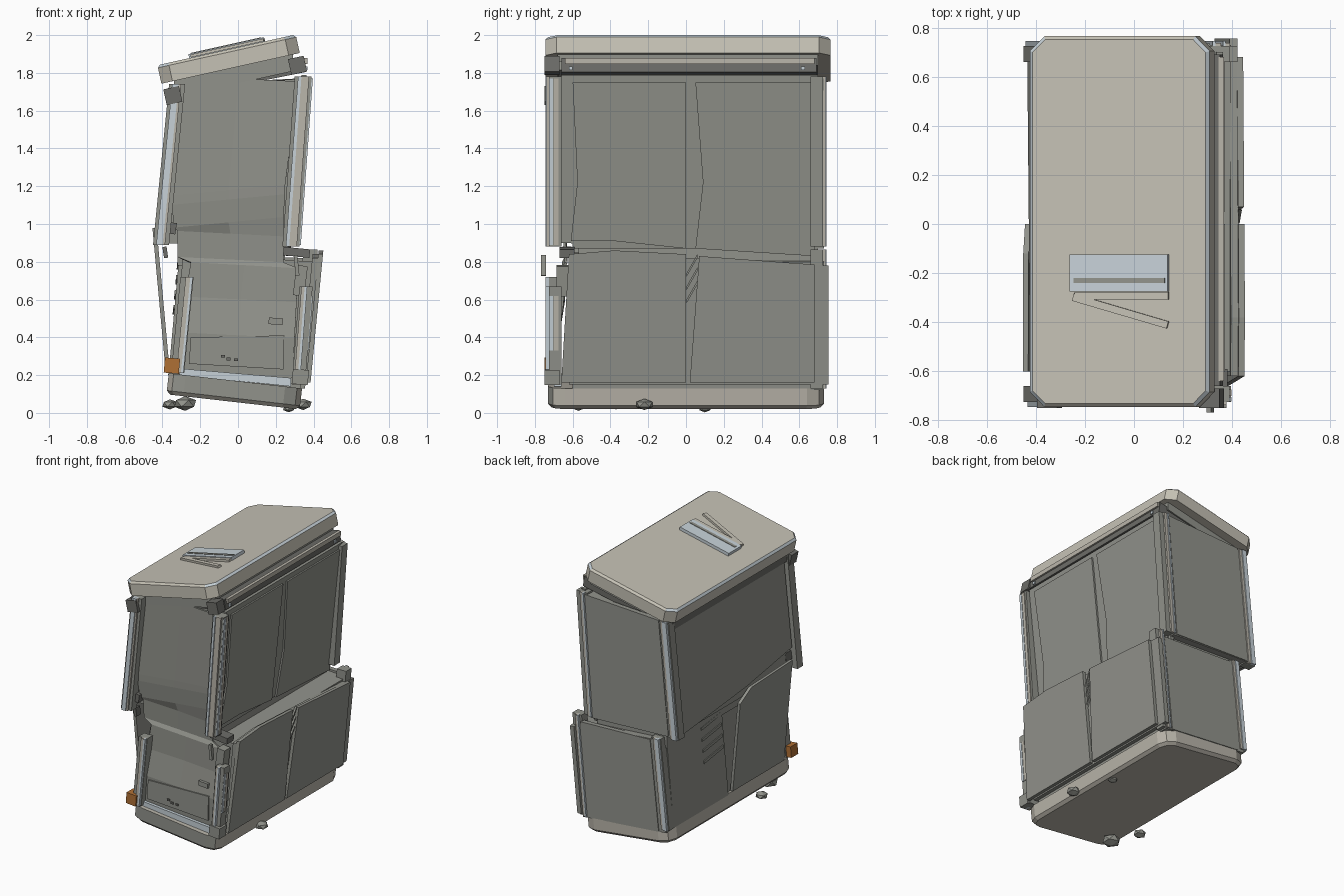
import bpy, bmesh, math
from mathutils import Matrix

if "Cube" in bpy.data.objects:
    bpy.data.objects.remove(bpy.data.objects["Cube"])


def material(name, rgb):
    m = bpy.data.materials.new(name)
    m.diffuse_color = (*rgb, 1)
    m.use_nodes = True
    m.node_tree.nodes["Principled BSDF"].inputs["Base Color"].default_value = m.diffuse_color
    return m


GREY = material("grey_steel", (0.285, 0.29, 0.26))
DARK = material("dark_steel", (0.15, 0.15, 0.138))
BEIGE = material("beige_paint", (0.56, 0.535, 0.46))
WORN = material("worn_paint", (0.49, 0.465, 0.405))
METAL = material("pale_metal", (0.57, 0.64, 0.685))
ORANGE = material("orange_lamp", (0.43, 0.16, 0.035))


def finish(bm, name, *mats):
    bmesh.ops.recalc_face_normals(bm, faces=bm.faces)
    me = bpy.data.meshes.new(name)
    bm.to_mesh(me)
    bm.free()
    for m in mats:
        me.materials.append(m)
    ob = bpy.data.objects.new(name, me)
    bpy.context.collection.objects.link(ob)
    return ob


def loft(name, ring_a, ring_b, mat):
    """Closed solid between two matching rings."""
    bm = bmesh.new()
    a = [bm.verts.new(p) for p in ring_a]
    b = [bm.verts.new(p) for p in ring_b]
    bm.faces.new(a)
    bm.faces.new(b)
    for i in range(len(a)):
        j = (i + 1) % len(a)
        bm.faces.new((a[i], a[j], b[j], b[i]))
    return finish(bm, name, mat)


def prism(name, xz, y0, y1, mat):
    return loft(name, [(x, y0, z) for x, z in xz], [(x, y1, z) for x, z in xz], mat)


def side_panel(name, yz, x_at, thick, mat):
    """Leaning sheet with an outline in y and z."""
    return loft(name, [(x_at(z), y, z) for y, z in yz],
                [(x_at(z) + thick, y, z) for y, z in yz], mat)


def block(name, loc, size, mat, tilt=0, turn=0):
    bm = bmesh.new()
    bmesh.ops.create_cube(bm, size=1)
    bm.transform(Matrix.Translation(loc) @ Matrix.Rotation(tilt, 4, 'Y')
                 @ Matrix.Rotation(turn, 4, 'Z') @ Matrix.Diagonal((*size, 1)))
    return finish(bm, name, mat)


def tray(name, loc, size, tilt, corner, segs, edge, up, mats, rule):
    """Box with cut corners and one softened rim."""
    bm = bmesh.new()
    bmesh.ops.create_cube(bm, size=1)
    bm.transform(Matrix.Diagonal((*size, 1)))
    es = [e for e in bm.edges if abs(e.verts[0].co.z - e.verts[1].co.z) > 0.01]
    bmesh.ops.bevel(bm, geom=es, offset=corner, segments=segs, profile=0.5, affect='EDGES')
    es = [e for e in bm.edges if all(v.co.z * up > size[2] * 0.49 for v in e.verts)]
    bmesh.ops.bevel(bm, geom=es, offset=edge, segments=1, affect='EDGES')
    bm.normal_update()
    for f in bm.faces:
        f.material_index = rule(f.normal)
    bm.transform(Matrix.Translation(loc) @ Matrix.Rotation(tilt, 4, 'Y'))
    return finish(bm, name, *mats)


def post(name, bottom, top, width, side, trim, metal):
    """Corner post: core, painted trim and metal strip given as width fractions;
    side is -1 front, 1 back."""
    def strip(part, span, y0, y1, mat):
        (xb, zb), (xt, zt) = bottom, top
        a, b = span[0] * width, span[1] * width
        prism(f"{name}_{part}", [(xb + a, zb), (xb + b, zb), (xt + b, zt), (xt + a, zt)],
              side * y0, side * y1, mat)
    strip("core", (0, 1), 0.66, 0.725, GREY)
    strip("trim", trim, 0.71, 0.738, WORN)
    strip("strip", metal, 0.71, 0.745, METAL)


# Base tray and tilted lid
tray("base", (-0.02, 0, 0.114), (0.71, 1.46, 0.112), math.radians(6.5), 0.09, 2, 0.02, -1,
     (WORN, GREY), lambda n: 1 if n.y < -0.9 else 0)
LID = math.radians(-12.5)
tray("lid", (-0.05, 0.01, 1.873), (0.75, 1.51, 0.10), LID, 0.06, 1, 0.014, 1,
     (BEIGE, METAL), lambda n: 1 if 0.2 < n.z < 0.9 and abs(n.x) > 0.3 else 0)

# Rim below the lid
prism("rim", [(-0.36, 1.66), (0.36, 1.805), (0.35, 1.878), (-0.37, 1.72)], -0.66, 0.69, DARK)
prism("rim_neck", [(-0.34, 1.70), (0.29, 1.84), (0.29, 1.91), (-0.34, 1.77)], -0.68, 0.70, GREY)
block("rim_front_face", (-0.01, -0.665, 1.768), (0.66, 0.02, 0.05), GREY, LID)
side_panel("rim_strip", [(-0.64, 1.848), (0.68, 1.848), (0.68, 1.88), (-0.64, 1.88)],
           lambda z: 0.345, 0.022, WORN)
for name, x, z in (("left", -0.345, 1.68), ("right", 0.315, 1.84)):
    block(f"rim_corner_{name}", (x, -0.71, z), (0.085, 0.08, 0.085), DARK, LID)
for y in (-0.61, 0.62):
    block("rim_rivet", (0.361, y, 1.825), (0.012, 0.02, 0.02), METAL)

# Upper and lower cabinet bodies
prism("upper_body", [(-0.41, 0.90), (0.265, 0.87), (0.355, 1.77), (-0.32, 1.73)],
      -0.60, 0.73, GREY)
prism("lower_body", [(-0.35, 0.18), (0.33, 0.12), (0.395, 0.80), (-0.29, 0.85)],
      -0.60, 0.73, GREY)
prism("middle_core", [(-0.32, 0.78), (0.25, 0.78), (0.25, 1.0), (-0.32, 1.0)],
      -0.57, 0.68, GREY)

# Buckled front sheet: z, y, left x, right x
rows = [(1.77, -0.665, -0.31, 0.32), (1.18, -0.672, -0.35, 0.25), (1.13, -0.667, -0.35, 0.25),
        (1.01, -0.655, -0.34, 0.24), (0.95, -0.645, -0.32, 0.24), (0.81, -0.635, -0.32, 0.24),
        (0.78, -0.65, -0.25, 0.32), (0.60, -0.655, -0.28, 0.31), (0.41, -0.68, -0.29, 0.30),
        (0.20, -0.67, -0.31, 0.29)]
bm = bmesh.new()
grid = []
for i, (z, y, xl, xr) in enumerate(rows):
    slope = 0.028 if 0 < i < 4 else -0.015
    grid.append([bm.verts.new((xl + (xr - xl) * t, y + 0.008 * (t == 0.5) * (i in (1, 4, 7)),
                               z + slope * (2 * t - 1))) for t in (0, 0.5, 1)])
for a, b in zip(grid, grid[1:]):
    for k in range(2):
        bm.faces.new((a[k], a[k + 1], b[k + 1], b[k]))
sheet = finish(bm, "front_sheet", GREY)
solid = sheet.modifiers.new("thickness", 'SOLIDIFY')
solid.thickness = 0.015
solid.offset = 0

# Lower front hatch with small fittings
prism("front_hatch", [(-0.26, 0.26), (0.24, 0.23), (0.245, 0.41), (-0.25, 0.40)],
      -0.695, -0.67, GREY)
block("hatch_latch", (0.20, -0.685, 0.485), (0.075, 0.02, 0.035), GREY, math.radians(4))
for x, z in ((-0.08, 0.30), (-0.05, 0.285), (-0.01, 0.282)):
    block("hatch_stud", (x, -0.697, z), (0.02, 0.012, 0.014), DARK)
prism("base_strip", [(-0.31, 0.20), (0.28, 0.14), (0.28, 0.185), (-0.31, 0.235)],
      -0.70, -0.66, METAL)

# Corner posts, front and back
post("front_upper_left_post", (-0.45, 0.89), (-0.365, 1.74), 0.085, -1, (0.6, 0.75), (0.2, 0.6))
post("front_upper_right_post", (0.235, 0.88), (0.30, 1.78), 0.09, -1, (0.4, 0.85), (0.2, 0.4))
post("front_lower_left_post", (-0.355, 0.21), (-0.305, 0.72), 0.07, -1, (0.4, 0.75), (0.75, 0.95))
post("front_lower_right_post", (0.285, 0.15), (0.325, 0.67), 0.07, -1, (0.15, 0.4), (0.4, 0.6))
post("back_upper_left_post", (-0.45, 0.89), (-0.365, 1.74), 0.085, 1, (0.5, 0.75), (0.1, 0.5))
post("back_upper_right_post", (0.235, 0.88), (0.30, 1.78), 0.09, 1, (0.35, 0.6), (0.22, 0.35))
post("back_lower_left_post", (-0.37, 0.20), (-0.30, 0.86), 0.075, 1, (0.5, 0.75), (0.1, 0.5))
post("back_lower_right_post", (0.28, 0.13), (0.347, 0.865), 0.075, 1, (0.35, 0.6), (0.22, 0.35))

# Metal and painted strips on the sides of the front posts
for y0, y1, mat in ((-0.724, -0.704, METAL), (-0.70, -0.675, WORN)):
    side_panel("upper_right_post_side_strip", [(y0, 0.89), (y1, 0.89), (y1, 1.77), (y0, 1.77)],
               lambda z: 0.32 + (z - 0.88) * 0.072, 0.012, mat)
    side_panel("lower_right_post_side_strip", [(y0, 0.33), (y1, 0.33), (y1, 0.62), (y0, 0.62)],
               lambda z: 0.348 + (z - 0.15) * 0.077, 0.012, mat)

# Back sheets
prism("upper_back_sheet", [(-0.37, 0.90), (0.24, 0.88), (0.31, 1.77), (-0.29, 1.74)],
      0.70, 0.735, GREY)
prism("lower_back_sheet", [(-0.29, 0.18), (0.28, 0.13), (0.35, 0.82), (-0.22, 0.84)],
      0.70, 0.735, GREY)

# Right side panels
upper_right = lambda z: 0.262 + (z - 0.9) * 0.105
side_panel("upper_right_front_panel", [(-0.61, 0.91), (-0.38, 0.91), (0.0, 0.87), (0.0, 1.75),
           (-0.60, 1.75), (-0.575, 1.22)], upper_right, 0.02, GREY)
side_panel("upper_right_back_panel", [(0.05, 0.87), (0.68, 0.83), (0.67, 1.75), (0.05, 1.75),
           (0.09, 1.22)], upper_right, 0.02, GREY)
side_panel("upper_right_backing", [(-0.66, 0.90), (0.70, 0.85), (0.70, 1.79), (-0.66, 1.79)],
           lambda z: upper_right(z) - 0.02, 0.028, GREY)
lower_right = lambda z: 0.36 + (z - 0.17) * 0.097
side_panel("lower_right_front_panel", [(-0.66, 0.16), (0.0, 0.16), (0.0, 0.84), (-0.38, 0.86),
           (-0.62, 0.84)], lower_right, 0.025, GREY)
side_panel("lower_right_back_panel", [(0.02, 0.16), (0.68, 0.16), (0.68, 0.785), (0.07, 0.83)],
           lower_right, 0.025, GREY)
side_panel("lower_right_backing", [(-0.62, 0.15), (0.755, 0.15), (0.755, 0.78), (-0.38, 0.84),
           (-0.62, 0.82)], lambda z: lower_right(z) - 0.03, 0.032, GREY)
for k in range(3):
    z = 0.58 + k * 0.07
    side_panel("right_vent", [(0.003, z), (0.06, z + 0.10), (0.06, z + 0.12), (0.003, z + 0.02)],
               lower_right, 0.015, GREY)

# Left side panels
side_panel("upper_left_panel", [(0.69, 0.90), (-0.10, 0.97), (-0.64, 1.05), (-0.64, 1.72),
           (0.69, 1.72)], lambda z: -0.435 + (z - 0.9) * 0.105, 0.03, GREY)
side_panel("lower_left_loose_panel", [(-0.60, 0.22), (0.0, 0.22), (0.0, 0.88), (-0.12, 0.96),
           (-0.60, 0.98)], lambda z: -0.385 - (z - 0.24) * 0.092, 0.022, GREY)
side_panel("lower_left_back_panel", [(0.03, 0.20), (0.67, 0.20), (0.67, 0.80), (0.03, 0.82)],
           lambda z: -0.37 + (z - 0.18) * 0.09, 0.03, GREY)
for k in range(4):
    z = 0.52 + k * 0.08
    side_panel("left_vent", [(0.05, z + 0.03), (0.28, z), (0.28, z + 0.02), (0.05, z + 0.05)],
               lambda z: -0.377 + (z - 0.18) * 0.09, 0.03, GREY)

# Lamp and broken corner fittings
block("orange_lamp", (-0.35, -0.71, 0.25), (0.08, 0.08, 0.08), ORANGE, math.radians(5))
block("front_right_foot", (0.33, -0.71, 0.19), (0.085, 0.08, 0.08), GREY, math.radians(5))
block("left_bracket", (-0.365, -0.64, 0.98), (0.075, 0.10, 0.06), DARK, 0.15)
block("left_bracket_pin", (-0.385, -0.63, 0.85), (0.022, 0.05, 0.06), DARK, -0.15)
block("right_bracket", (0.31, -0.63, 0.85), (0.14, 0.08, 0.045), DARK, 0.1)
block("right_bracket_stub", (0.33, -0.65, 0.70), (0.06, 0.07, 0.16), GREY, 0.12)
block("right_splinter", (0.31, -0.755, 0.78), (0.02, 0.025, 0.11), GREY, -0.1)


# Torn plate and loose strips on the lid
def on_lid(x):
    return 1.934 + (x + 0.05) * 0.222


block("lid_plate", (-0.06, -0.20, on_lid(-0.06)), (0.41, 0.15, 0.025), METAL, LID)
block("lid_plate_slot", (-0.06, -0.23, on_lid(-0.06) + 0.012), (0.38, 0.022, 0.008), GREY, LID)
block("lid_straight_strip", (-0.05, -0.292, on_lid(-0.05)), (0.39, 0.03, 0.015), BEIGE, LID)
block("lid_turned_strip", (-0.055, -0.355, on_lid(-0.055)), (0.41, 0.03, 0.015), BEIGE, LID,
      math.radians(-16))

# Rubble lumps under the base
for x, y, z, r in ((0.345, -0.22, 0.045, 0.05), (0.27, 0.10, 0.024, 0.035),
                   (-0.36, -0.37, 0.045, 0.045), (-0.28, -0.57, 0.05, 0.065)):
    bm = bmesh.new()
    bmesh.ops.create_icosphere(bm, subdivisions=1, radius=r)
    bm.transform(Matrix.Translation((x, y, z)) @ Matrix.Diagonal((1, 1, 0.6, 1)))
    finish(bm, "rubble_lump", GREY)
